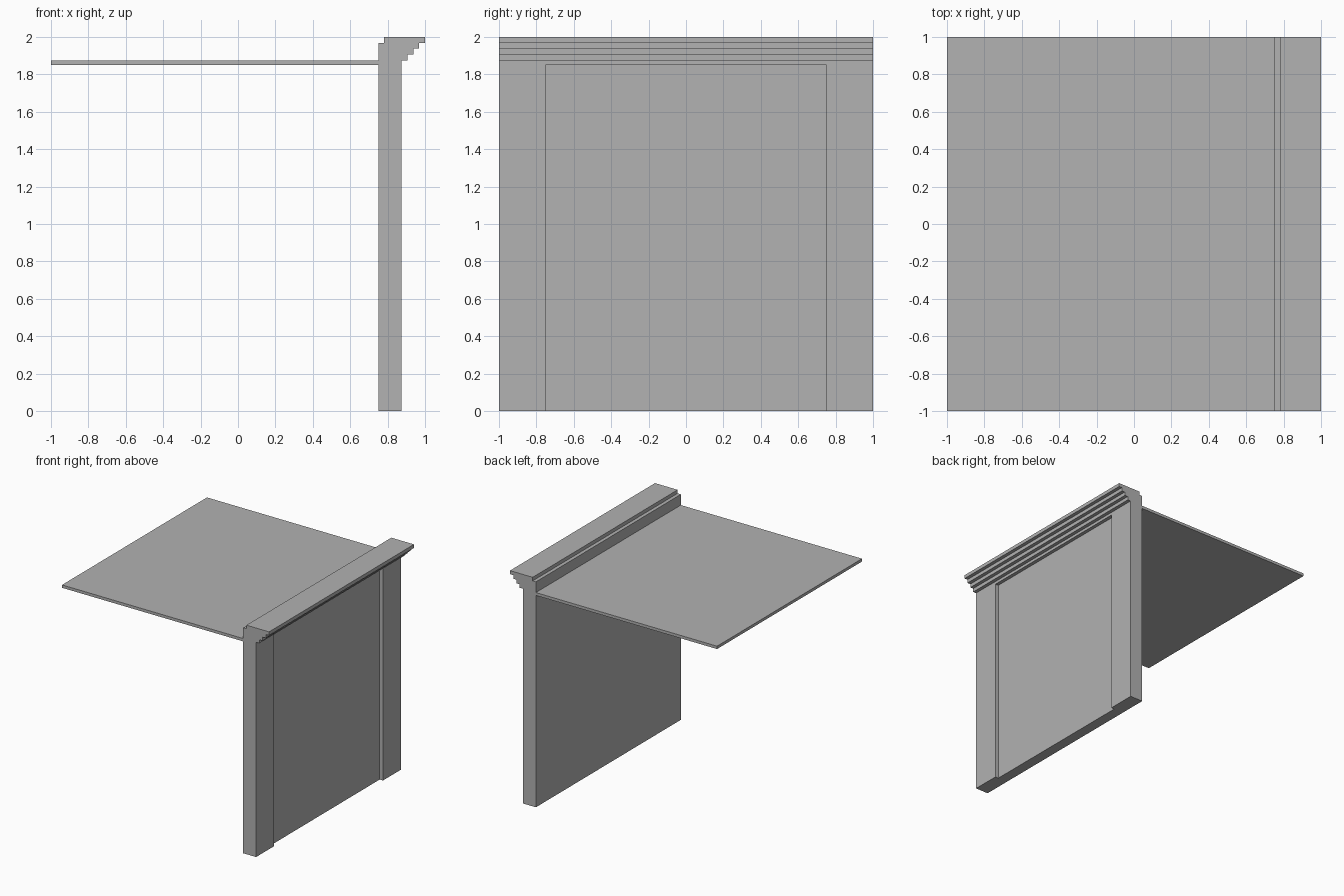
import bpy
import bmesh

cube = bpy.data.objects.get("Cube")
if cube:
    bpy.data.objects.remove(cube, do_unlink=True)

grey = bpy.data.materials.new("plain_grey")
grey.use_nodes = True
colour = (0.445, 0.445, 0.445, 1)
grey.diffuse_color = colour
grey.node_tree.nodes["Principled BSDF"].inputs["Base Color"].default_value = colour


def extrude_profile(name, profile, y0, y1):
    """Extrude a closed x-z outline from y0 to y1."""
    bm = bmesh.new()
    face = bm.faces.new([bm.verts.new((x, y0, z)) for x, z in profile])
    result = bmesh.ops.extrude_face_region(bm, geom=[face])
    verts = [v for v in result["geom"] if isinstance(v, bmesh.types.BMVert)]
    bmesh.ops.translate(bm, verts=verts, vec=(0, y1 - y0, 0))
    bmesh.ops.recalc_face_normals(bm, faces=bm.faces)
    mesh = bpy.data.meshes.new(name)
    bm.to_mesh(mesh)
    bm.free()
    mesh.materials.append(grey)
    obj = bpy.data.objects.new(name, mesh)
    bpy.context.collection.objects.link(obj)
    return obj


def box(name, x0, x1, y0, y1, z0, z1):
    return extrude_profile(name, [(x0, z0), (x1, z0), (x1, z1), (x0, z1)], y0, y1)


STEP = 1 / 32
INNER, OUTER = 0.75, 0.875
PANEL = OUTER - STEP
SOFFIT = 1.85

# Wall with recessed outer panel, stepped cornice and notched inner top edge
outline = [(INNER, 0), (PANEL, 0), (PANEL, SOFFIT), (OUTER, SOFFIT)]
for i in range(4):
    x, z = OUTER + i * STEP, 2 - (4 - i) * STEP
    outline += [(x, z), (x + STEP, z)]
outline += [(1, 2), (INNER + STEP, 2), (INNER + STEP, 2 - STEP), (INNER, 2 - STEP)]
extrude_profile("wall_and_cornice", outline, -1, 1)

# Pilasters at both ends of the panel
box("front_pilaster", PANEL, OUTER, -1, -0.75, 0, SOFFIT)
box("back_pilaster", PANEL, OUTER, 0.75, 1, 0, SOFFIT)

# Flat roof slab
box("roof_slab", -1, INNER, -1, 1, SOFFIT, 2 - 4 * STEP)
